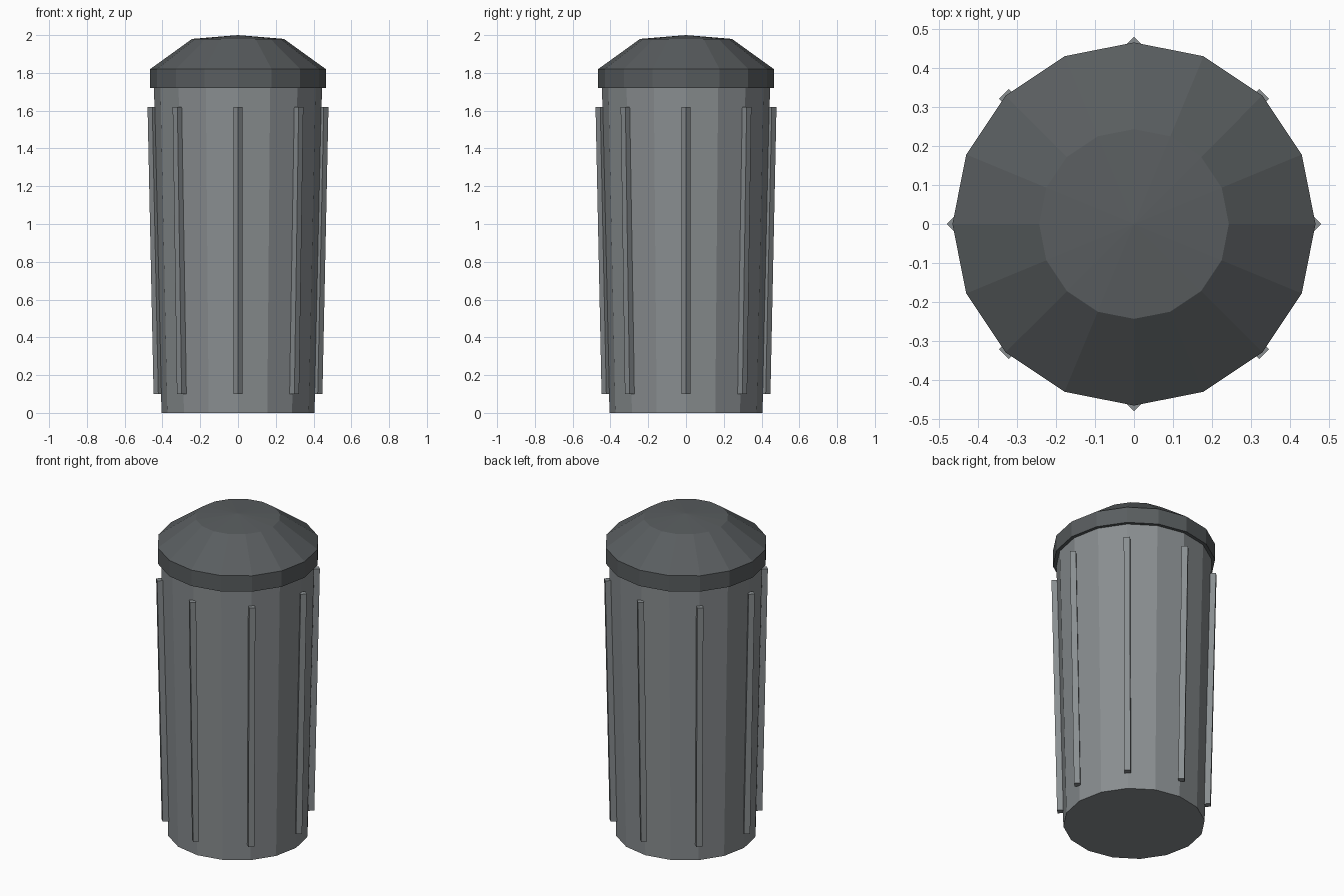
import bpy, bmesh, math
from mathutils import Vector

if "Cube" in bpy.data.objects:
    bpy.data.objects.remove(bpy.data.objects["Cube"], do_unlink=True)

SIDES = 16


def material(name, rgb):
    m = bpy.data.materials.new(name)
    m.use_nodes = True
    col = (*rgb, 1)
    m.diffuse_color = col
    m.node_tree.nodes["Principled BSDF"].inputs["Base Color"].default_value = col
    return m


def loft(name, mat, sections, sides, apex=None):
    """Join stacked rings given as (centre, radius); close with caps or an apex."""
    bm = bmesh.new()
    rings = []
    for centre, r in sections:
        rings.append([bm.verts.new(Vector(centre) + Vector((
            r * math.cos(math.tau * i / sides), r * math.sin(math.tau * i / sides), 0)))
            for i in range(sides)])
    for low, high in zip(rings, rings[1:]):
        for i in range(sides):
            j = (i + 1) % sides
            bm.faces.new((low[i], low[j], high[j], high[i]))
    bm.faces.new(rings[0][::-1])
    if apex:
        tip = bm.verts.new(apex)
        for i in range(sides):
            bm.faces.new((rings[-1][i], rings[-1][(i + 1) % sides], tip))
    else:
        bm.faces.new(rings[-1])
    bmesh.ops.recalc_face_normals(bm, faces=bm.faces)
    mesh = bpy.data.meshes.new(name)
    bm.to_mesh(mesh)
    bm.free()
    mesh.materials.append(mat)
    obj = bpy.data.objects.new(name, mesh)
    bpy.context.collection.objects.link(obj)
    return obj


body_grey = material("body grey", (0.25, 0.27, 0.28))
lid_grey = material("lid dark grey", (0.1, 0.11, 0.115))

# Tapered bin body
loft("bin_body", body_grey, [((0, 0, 0), 0.405), ((0, 0, 1.73), 0.445)], SIDES)

# Lid: straight rim, sloped shoulder, shallow peak
loft("lid", lid_grey,
     [((0, 0, 1.72), 0.465), ((0, 0, 1.82), 0.465), ((0, 0, 1.98), 0.243)],
     SIDES, apex=(0, 0, 2))

# Eight square ribs leaning with the body, all with the same corner directions
for k in range(8):
    a = math.tau * k / 8
    out = Vector((math.cos(a), math.sin(a), 0))
    up = Vector((0, 0, 1))
    loft(f"rib_{k + 1}", body_grey,
         [(out * 0.422 + up * 0.1, 0.025), (out * 0.454 + up * 1.62, 0.025)], 4)
